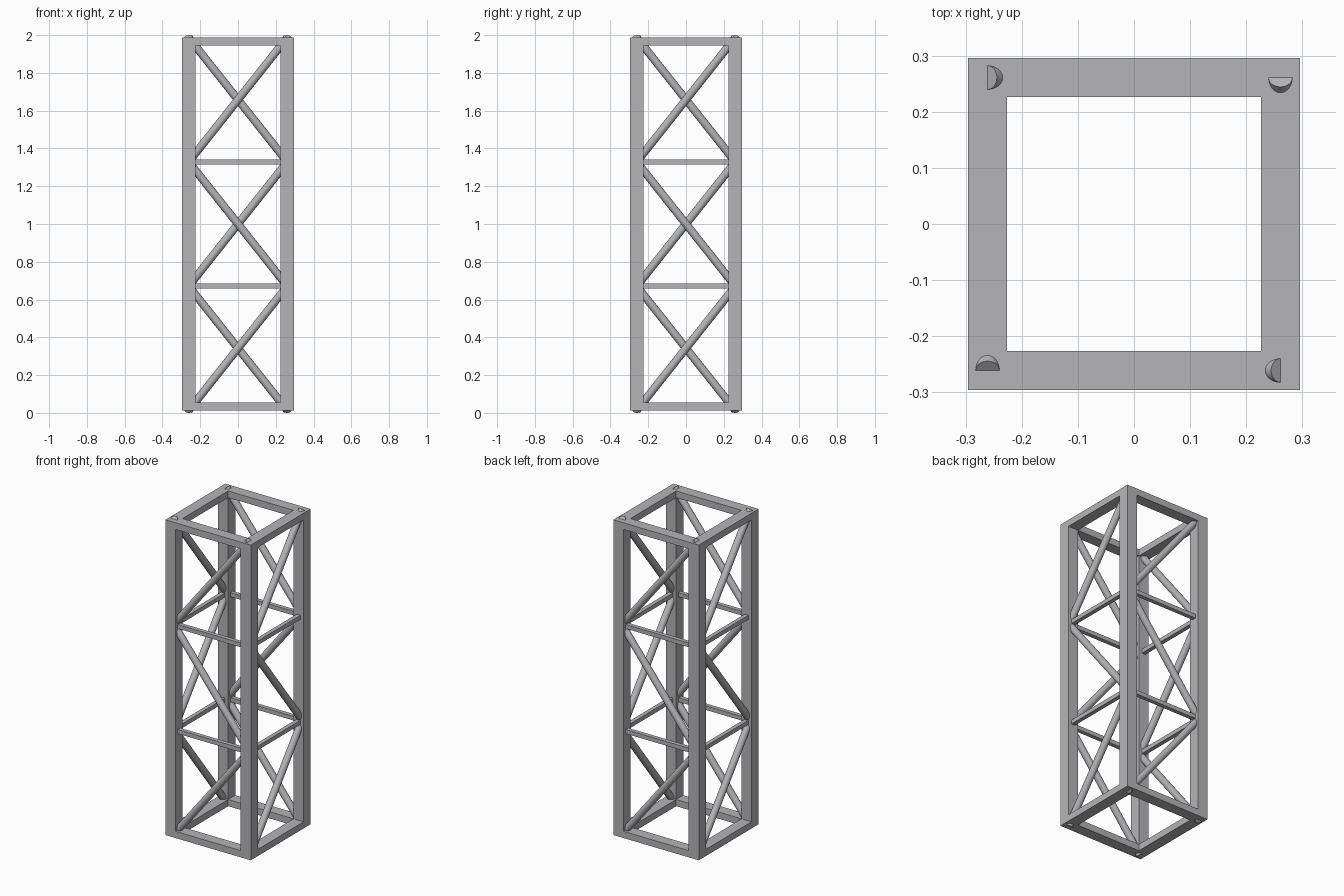
import bpy
from math import pi
from mathutils import Vector, Matrix

cube = bpy.data.objects.get("Cube")
if cube:
    bpy.data.objects.remove(cube, do_unlink=True)

HALF = 0.296            # outer half width
POST = 0.07             # post width
MID = HALF - POST / 2   # post centre line
LOW, HIGH = 0.013, 1.987
BAY = (HIGH - LOW) / 3
BEAM = 0.042            # end beam height
RUNG = 0.026
TUBE = 0.0212

steel = bpy.data.materials.new("steel_grey")
steel.use_nodes = True
colour = (0.46, 0.46, 0.48, 1)
steel.diffuse_color = colour
steel.node_tree.nodes["Principled BSDF"].inputs["Base Color"].default_value = colour


def box(name, centre, size, turn):
    bpy.ops.mesh.primitive_cube_add(size=1)
    ob = bpy.context.object
    ob.name = name
    ob.data.transform(turn @ Matrix.Translation(centre) @ Matrix.Diagonal((*size, 1)))
    ob.data.materials.append(steel)


def tube(name, start, end, turn):
    start, end = Vector(start), Vector(end)
    axis = end - start
    bpy.ops.mesh.primitive_cylinder_add(vertices=32, radius=TUBE, depth=axis.length)
    ob = bpy.context.object
    ob.name = name
    aim = axis.to_track_quat('Z', 'Y').to_matrix().to_4x4()
    ob.data.transform(turn @ Matrix.Translation((start + end) / 2) @ aim)
    ob.data.materials.append(steel)
    bpy.ops.object.shade_smooth_by_angle()


# Each side is the front side turned about the vertical axis
for i, side in enumerate(("front", "left", "back", "right")):
    turn = Matrix.Rotation(i * pi / 2, 4, 'Z')
    inner = 2 * (HALF - POST)

    # Corner post
    box(side + "_post", (MID, -MID, (LOW + HIGH) / 2), (POST, POST, HIGH - LOW), turn)

    # Top and bottom beams between the posts
    for end, z in (("bottom", LOW + BEAM / 2), ("top", HIGH - BEAM / 2)):
        box(f"{side}_{end}_beam", (0, -MID, z), (inner, POST, BEAM), turn)

    # Rungs between bays
    for k in (1, 2):
        box(f"{side}_rung_{k}", (0, -MID, LOW + k * BAY), (2 * MID, RUNG, RUNG), turn)

    # Zigzag diagonal braces, whose outer ends poke through the frame
    for k in range(3):
        x = -MID if k % 2 == 0 else MID
        tube(f"{side}_brace_{k + 1}", (x, -MID, LOW + k * BAY),
             (-x, -MID, LOW + (k + 1) * BAY), turn)
